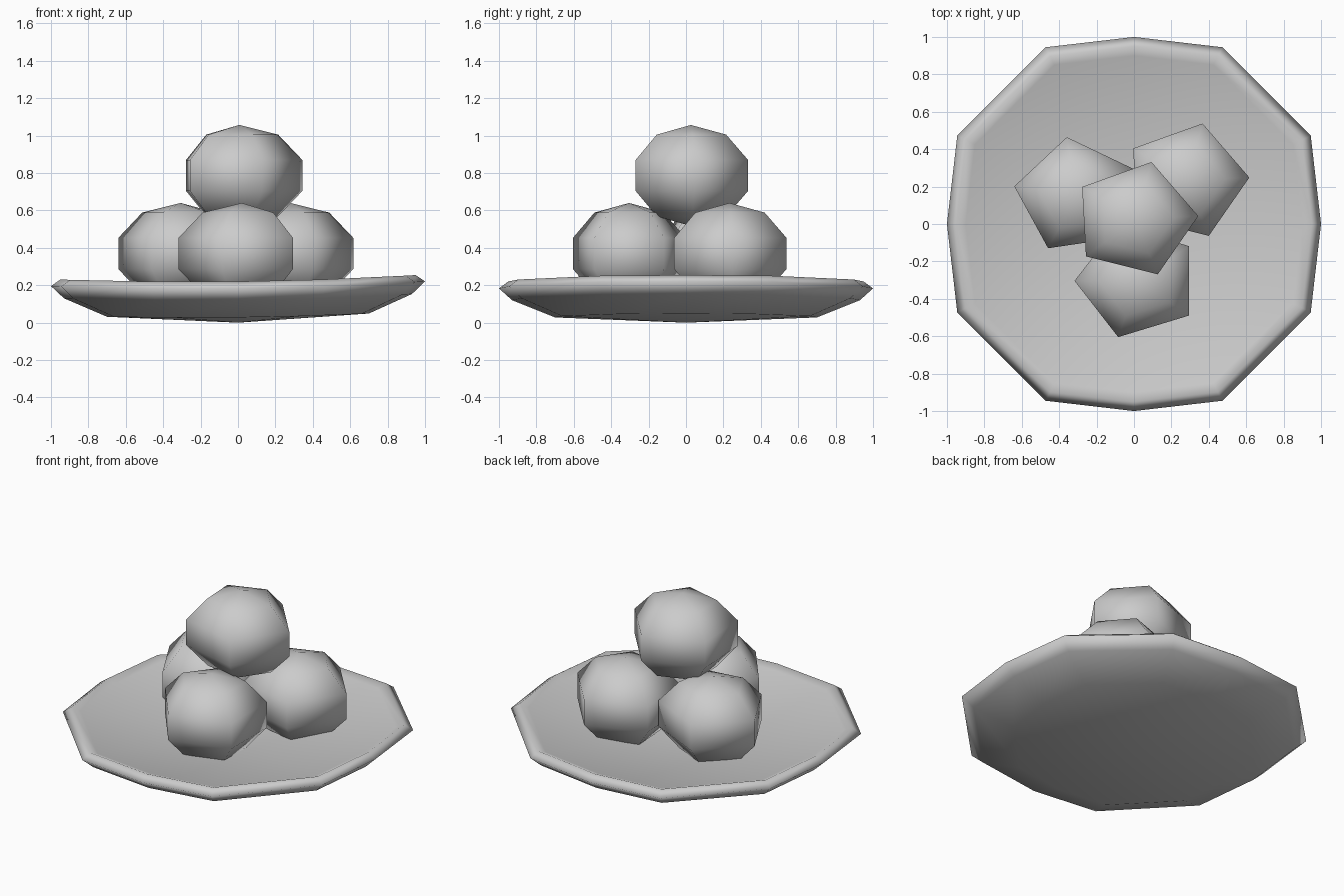
import bpy, bmesh
from math import sin, cos, pi, radians

cube = bpy.data.objects.get("Cube")
if cube:
    bpy.data.objects.remove(cube)

grey = bpy.data.materials.new("plain_grey")
grey.use_nodes = True
grey.diffuse_color = (0.6, 0.6, 0.6, 1)
grey.node_tree.nodes["Principled BSDF"].inputs["Base Color"].default_value = (0.6, 0.6, 0.6, 1)


def revolve(name, outline, profile, place):
    """Sweep a (scale, height) profile around an outline, with a pole at each end."""
    bm = bmesh.new()
    rings = []
    for r, z in profile:
        pts = outline if r else [(0, 0)]
        rings.append([bm.verts.new(place(x * r, y * r, z)) for x, y in pts])
    n = len(outline)
    for a, b in zip(rings, rings[1:]):
        for i in range(n):
            j = (i + 1) % n
            if len(a) == 1:
                bm.faces.new((a[0], b[j], b[i]))
            elif len(b) == 1:
                bm.faces.new((a[i], a[j], b[0]))
            else:
                bm.faces.new((a[i], a[j], b[j], b[i]))
    bmesh.ops.recalc_face_normals(bm, faces=bm.faces)
    for f in bm.faces:
        f.smooth = True
    mesh = bpy.data.meshes.new(name)
    bm.to_mesh(mesh)
    bm.free()
    mesh.materials.append(grey)
    obj = bpy.data.objects.new(name, mesh)
    bpy.context.collection.objects.link(obj)
    return obj


# Plate: twelve-sided shallow dish, slightly tilted and bent up along x
quarter = [(1, 0), (0.945, 0.472), (0.472, 0.945)]
outline = []
for turn in range(4):
    outline += quarter
    quarter = [(-y, x) for x, y in quarter]
plate_profile = [(0, 0), (0.7, 0.028), (0.93, 0.12), (1, 0.183),
                 (0.95, 0.22), (0.9, 0.2), (0, 0.115)]
revolve("plate", outline, plate_profile,
        lambda x, y, z: (x, y, z + 0.0125 * x + 0.025 * x * x))

# Balls: five-sided spheres, three below and one stacked on top
RX, RY, RZ = 0.338, 0.316, 0.27
ball_profile = [(sin(pi * k / 5) / sin(pi * 0.4), -RZ * cos(pi * k / 5)) for k in range(6)]
ball_profile[0] = (0, -RZ)
ball_profile[-1] = (0, RZ)
balls = {
    "ball_left_back": (0.279, 0.232, 0.37, 3),
    "ball_right_back": (-0.306, 0.152, 0.37, 27),
    "ball_front": (0.02, -0.304, 0.37, 36),
    "ball_top": (0.006, 0.026, 0.787, 3),
}
for name, (cx, cy, cz, turn) in balls.items():
    angles = [radians(turn + 72 * i) for i in range(5)]
    revolve(name, [(RX * cos(a), RY * sin(a)) for a in angles], ball_profile,
            lambda x, y, z: (x + cx, y + cy, z + cz))
